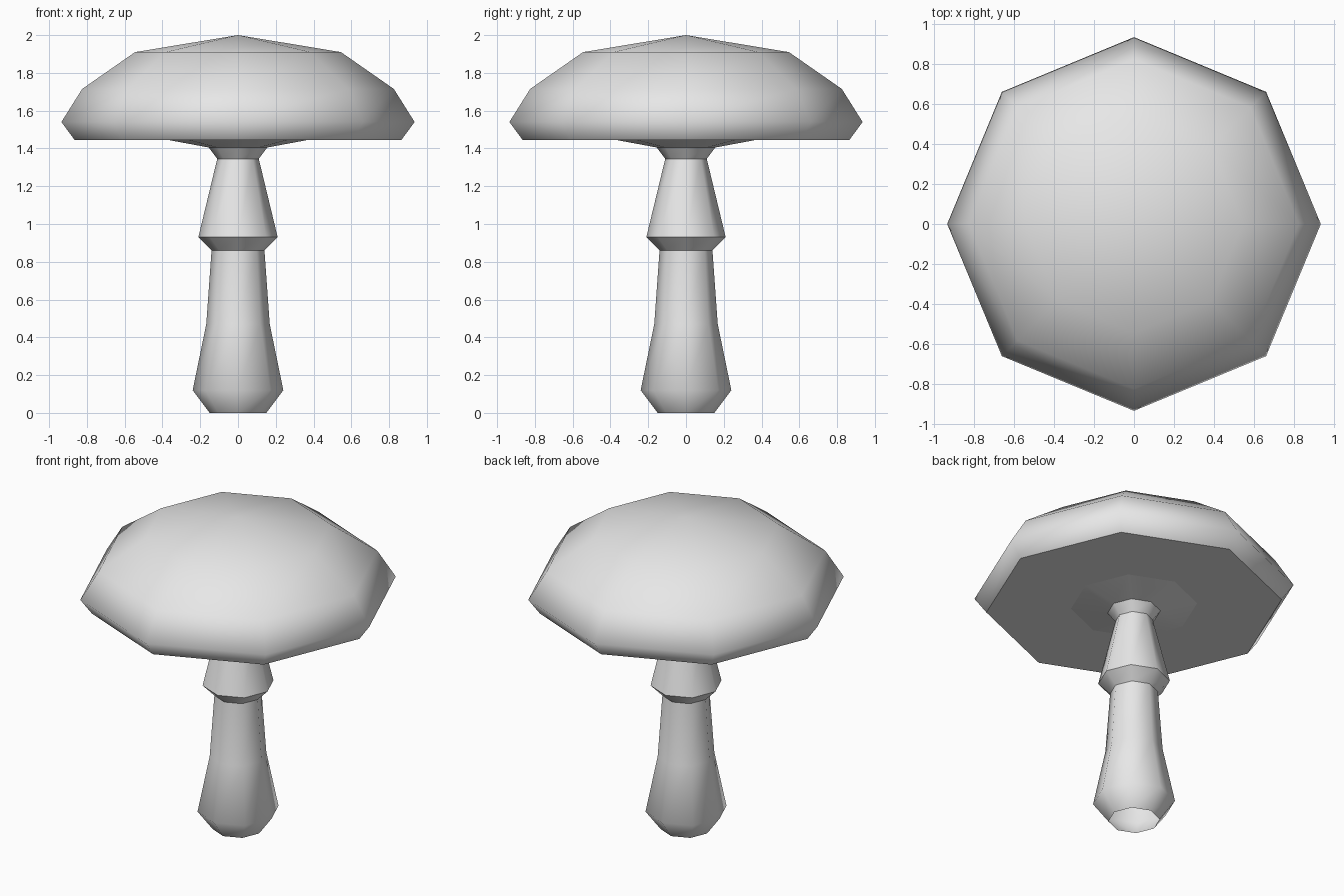
import bpy, bmesh
from math import cos, sin, pi

if "Cube" in bpy.data.objects:
    bpy.data.objects.remove(bpy.data.objects["Cube"], do_unlink=True)

SIDES = 8

grey = bpy.data.materials.new("light_grey")
grey.use_nodes = True
grey.diffuse_color = (0.8, 0.8, 0.8, 1)
grey.node_tree.nodes["Principled BSDF"].inputs["Base Color"].default_value = (0.8, 0.8, 0.8, 1)


def lathe(name, profile, crisp):
    """Turn a bottom-to-top (radius, height) profile; rings listed in crisp stay sharp."""
    bm = bmesh.new()
    rings = []
    for r, z in profile:
        if r == 0:
            rings.append([bm.verts.new((0, 0, z))] * SIDES)
        else:
            rings.append([bm.verts.new((r * cos(2 * pi * i / SIDES), r * sin(2 * pi * i / SIDES), z))
                          for i in range(SIDES)])
    for low, high in zip(rings, rings[1:]):
        for i in range(SIDES):
            j = (i + 1) % SIDES
            corners = dict.fromkeys((low[i], low[j], high[j], high[i]))
            bm.faces.new(list(corners)).smooth = True
    for k in crisp:
        for i in range(SIDES):
            bm.edges.get((rings[k][i], rings[k][(i + 1) % SIDES])).smooth = False
    mesh = bpy.data.meshes.new(name)
    bm.to_mesh(mesh)
    bm.free()
    mesh.materials.append(grey)
    obj = bpy.data.objects.new(name, mesh)
    bpy.context.collection.objects.link(obj)
    return obj


# Stem: bulbous hollow foot, flared collar and narrow neck
lathe("stem", [(0.15, 0), (0.24, 0.12), (0.168, 0.47), (0.14, 0.86),
               (0.21, 0.93), (0.11, 1.345), (0.155, 1.405)], crisp=(3, 4, 5))

# Cap: shallow underside, turned rim and rounded dome
lathe("cap", [(0.155, 1.405), (0.37, 1.445), (0.865, 1.445), (0.935, 1.54),
              (0.825, 1.715), (0.545, 1.91), (0, 2.0)], crisp=(1, 2))
